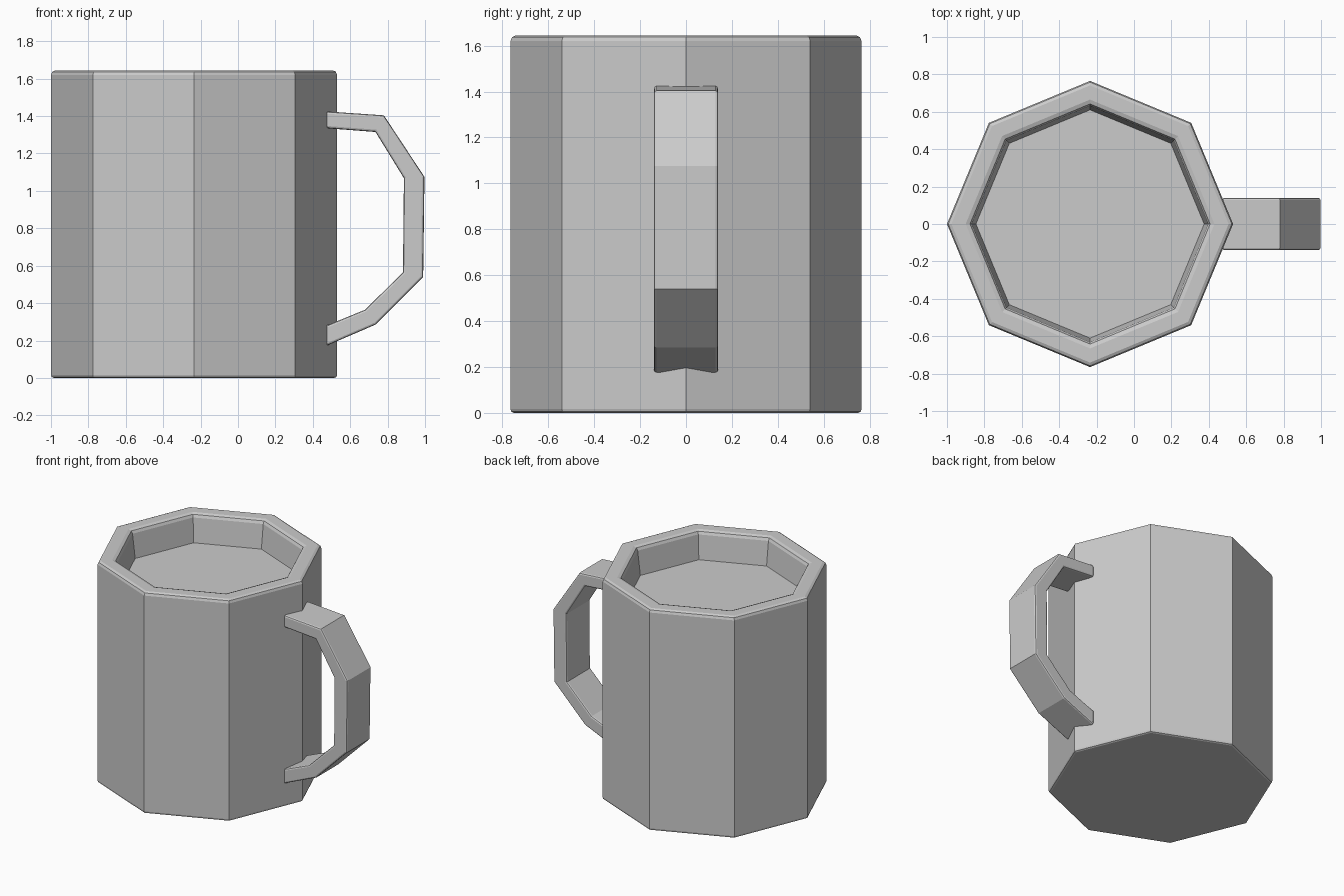
import bpy, bmesh
from math import cos, sin, pi, radians

if "Cube" in bpy.data.objects:
    bpy.data.objects.remove(bpy.data.objects["Cube"])

SIDES = 8
CENTRE_X = -0.235


def finish(bm, name):
    bmesh.ops.recalc_face_normals(bm, faces=bm.faces)
    mesh = bpy.data.meshes.new(name)
    bm.to_mesh(mesh)
    bm.free()
    obj = bpy.data.objects.new(name, mesh)
    bpy.context.collection.objects.link(obj)
    return obj


def lathe(name, profile):
    """Octagonal rings bridged in order, capped at both ends."""
    bm = bmesh.new()
    rings = [[bm.verts.new((CENTRE_X + r * cos(2 * pi * i / SIDES),
                            r * sin(2 * pi * i / SIDES), z))
              for i in range(SIDES)] for r, z in profile]
    for a, b in zip(rings, rings[1:]):
        for i in range(SIDES):
            j = (i + 1) % SIDES
            bm.faces.new((a[i], a[j], b[j], b[i]))
    bm.faces.new(rings[0])
    bm.faces.new(rings[-1])
    return finish(bm, name)


# Mug body: softened foot and rim, shallow recess ending at the drink surface
lathe("mug_body", [
    (0.750, 0.0), (0.761, 0.005), (0.765, 0.017),
    (0.765, 1.620), (0.758, 1.637), (0.741, 1.645),
    (0.665, 1.645), (0.642, 1.637), (0.632, 1.618),
    (0.610, 1.44)])

# Handle: matching outer and inner outlines, extruded across y
outer = [(0.473, 1.425), (0.78, 1.404), (0.997, 1.075),
         (0.99, 0.54), (0.735, 0.285), (0.473, 0.172)]
inner = [(0.473, 1.335), (0.735, 1.315), (0.887, 1.068),
         (0.882, 0.565), (0.68, 0.365), (0.473, 0.28)]
W = 0.14
bm = bmesh.new()
sections = [[bm.verts.new((x, y, z)) for (x, z), y in
             ((o, -W), (o, W), (n, W), (n, -W))] for o, n in zip(outer, inner)]
for a, b in zip(sections, sections[1:]):
    for i in range(4):
        j = (i + 1) % 4
        bm.faces.new((a[i], a[j], b[j], b[i]))
bm.faces.new(sections[0])
bm.faces.new(sections[-1])
handle = finish(bm, "handle")

# Small softened edges along the handle sides only
bevel = handle.modifiers.new("soft_edges", 'BEVEL')
bevel.width = 0.012
bevel.segments = 2
bevel.limit_method = 'ANGLE'
bevel.angle_limit = radians(75)
